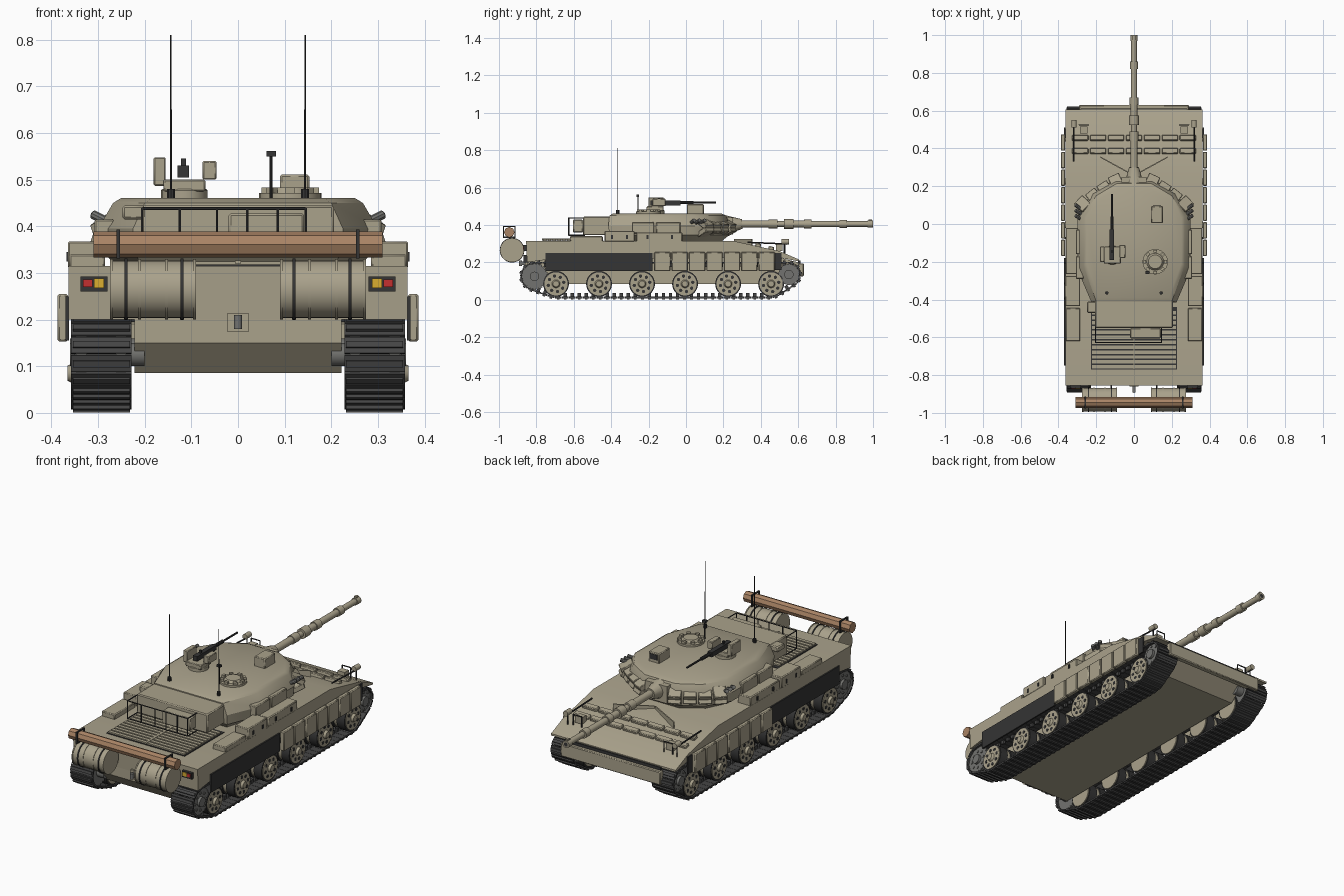
import bpy, bmesh
from math import pi, sin, cos, radians, atan2, hypot
from mathutils import Matrix, Vector

if "Cube" in bpy.data.objects:
    bpy.data.objects.remove(bpy.data.objects["Cube"])

def material(name, *c):
    m = bpy.data.materials.new(name)
    m.diffuse_color = (*c, 1)
    m.use_nodes = True
    m.node_tree.nodes["Principled BSDF"].inputs["Base Color"].default_value = m.diffuse_color
    return m
TAN = material("sand_paint", .40, .36, .26)
DARK = material("dark_metal", .035, .035, .035)
TRACK = material("track_steel", .06, .06, .06)
STEEL = material("worn_steel", .17, .17, .16)
WOOD = material("timber", .40, .23, .13)
RED = material("red_lens", .55, .03, .03)
YELLOW = material("amber_lens", .7, .42, .03)

def box(bm, x, y, z, rot=None):
    r = (x, y, z)
    c = Vector([(a + b) / 2 for a, b in r])
    s = [abs(b - a) for a, b in r]
    m = Matrix.Translation(c) @ (rot or Matrix()) @ Matrix.Diagonal((*s, 1))
    bmesh.ops.create_cube(bm, size=1, matrix=m)

def cyl(bm, p0, p1, r, r2=None, seg=16):
    a, b = Vector(p0), Vector(p1)
    q = (b - a).to_track_quat('Z', 'Y').to_matrix().to_4x4()
    bmesh.ops.create_cone(bm, cap_ends=True, segments=seg, radius1=r, radius2=r if r2 is None else r2,
                          depth=(b - a).length, matrix=Matrix.Translation((a + b) / 2) @ q)

def loft(bm, rings):
    vs = [[bm.verts.new(p) for p in ring] for ring in rings]
    n = len(vs[0])
    for lo, hi in zip(vs, vs[1:]):
        for i in range(n):
            bm.faces.new((lo[i], lo[(i + 1) % n], hi[(i + 1) % n], hi[i]))
    bm.faces.new(vs[0][::-1])
    bm.faces.new(vs[-1])

def finish(name, bm, mat, bevel=0):
    bmesh.ops.recalc_face_normals(bm, faces=bm.faces)
    me = bpy.data.meshes.new(name)
    bm.to_mesh(me)
    bm.free()
    me.materials.append(mat)
    for p in me.polygons:
        p.use_smooth = True
    me.set_sharp_from_angle(angle=radians(32))
    ob = bpy.data.objects.new(name, me)
    bpy.context.collection.objects.link(ob)
    if bevel:
        b = ob.modifiers.new("bevel", 'BEVEL')
        b.width, b.segments = bevel, 1

def part(name, mat, boxes=(), cyls=(), bevel=0, mirror=False):
    bm = bmesh.new()
    for s in ((1, -1) if mirror else (1,)):
        for x, y, z in boxes:
            box(bm, sorted((x[0] * s, x[1] * s)), y, z)
        for p, q, r, *seg in cyls:
            cyl(bm, (p[0] * s, *p[1:]), (q[0] * s, *q[1:]), r, seg=seg[0] if seg else 16)
    finish(name, bm, mat, bevel)

# hull tub and upper hull, as side profiles
for name, w, prof in (
    ("lower_hull", .222, [(-.85, .22), (-.85, .15), (-.79, .085), (.5, .085), (.6, .17), (.6, .2), (.4, .25)]),
    ("upper_hull", .363, [(-.85, .2), (-.855, .315), (.25, .315), (.5, .26), (.605, .215), (.605, .205),
                          (.5, .225), (-.74, .215)])):
    bm = bmesh.new()
    loft(bm, [[(x, y, z) for y, z in prof] for x in (-w, w)])
    finish(name, bm, TAN)
part("front_blade", TAN, [((-.29, .29), (.6, .63), (.125, .195))], bevel=.004)
part("hull_front_gap", DARK, [((-.28, .28), (.6, .612), (.195, .21))])

# running gear
WY = [-.695 + .23 * i for i in range(6)]
def hull2d(pts):
    pts = sorted(set(pts))
    def half(ps):
        h = []
        for p in ps:
            while len(h) > 1 and (h[-1][0]-h[-2][0])*(p[1]-h[-2][1]) <= (h[-1][1]-h[-2][1])*(p[0]-h[-2][0]):
                h.pop()
            h.append(p)
        return h[:-1]
    return half(pts) + half(pts[::-1])
rounds = [(-.81, .125, .07), (.55, .135, .06), (WY[0], .085, .07), (WY[5], .085, .07)]
path = hull2d([(y + r * cos(i * pi / 24), z + r * sin(i * pi / 24)) for y, z, r in rounds for i in range(48)])
segs = list(zip(path, path[1:] + path[:1]))
total = sum(hypot(b[0] - a[0], b[1] - a[1]) for a, b in segs)
N = 84
def along(d):
    for a, b in segs:
        l = hypot(b[0] - a[0], b[1] - a[1])
        if d <= l:
            return a[0] + (b[0] - a[0]) * d / l, a[1] + (b[1] - a[1]) * d / l
        d -= l
    return path[0]
for s, side in ((-1, "left"), (1, "right")):
    bm = bmesh.new()
    for i in range(N):
        y0, z0 = along(total * i / N)
        y1, z1 = along(total * (i + .96) / N)
        l = hypot(y1 - y0, z1 - z0)
        f = Matrix.Translation((s * .293, (y0 + y1) / 2, (z0 + z1) / 2)) @ Matrix.Rotation(atan2(z1 - z0, y1 - y0), 4, 'X')
        for w, d, h, o in ((.13, l, .009, -.003), (.122, l * .4, .009, -.010), (.012, l * .5, .02, .01)):
            bmesh.ops.create_cube(bm, size=1, matrix=f @ Matrix.Translation((0, 0, o)) @ Matrix.Diagonal((w, d, h, 1)))
    finish(side + "_track", bm, TRACK)
    tyre, disc, hole = bmesh.new(), bmesh.new(), bmesh.new()
    for y in WY:
        for a, b in ((.235, .282), (.304, .350)):
            cyl(tyre, (s * a, y, .085), (s * b, y, .085), .069, seg=32)
        cyl(disc, (s * .23, y, .085), (s * .354, y, .085), .062, seg=32)
        cyl(disc, (s * .354, y, .085), (s * .366, y, .085), .022, .016)
        for k in range(8):
            a = k * pi / 4 + .2
            c = (y + .042 * cos(a), .085 + .042 * sin(a))
            cyl(hole, (s * .35, *c), (s * .3555, *c), .009, seg=10)
    finish(side + "_tyres", tyre, DARK)
    finish(side + "_road_wheels", disc, TAN)
    finish(side + "_wheel_holes", hole, DARK)
    bm = bmesh.new()
    for a, b in ((.24, .262), (.325, .347)):
        for y, z, r in rounds[:2]:
            cyl(bm, (s * a, y, z), (s * b, y, z), r - .004, seg=24)
        for k in range(12):
            box(bm, (s * a, s * b), (-.817, -.803), (.053, .197),
                Matrix.Rotation(k * pi / 12, 4, 'X'))
    for y, z, r in rounds[:2]:
        cyl(bm, (s * .2, y, z), (s * .36, y, z), .025)
        for k in range(8):
            c = (y + .045 * cos(k * pi / 4), z + .045 * sin(k * pi / 4))
            cyl(bm, (s * .345, *c), (s * .351, *c), .007, seg=8)
    finish(side + "_sprocket_and_idler", bm, STEEL)

# side skirts
part("rubber_skirts", DARK, [((.362, .37), (-.75, -.18), (.155, .25)), ((.362, .37), (.455, .51), (.16, .25))], mirror=True)
part("skirt_plates", TAN, [((.364, .387), (-.17 + .093 * i, -.083 + .093 * i), (.153, .255)) for i in range(7)],
     bevel=.004, mirror=True)

# track guard stowage
part("guard_boxes", TAN, [((.285, .362), (-.62, -.445), (.31, .34)), ((.285, .365), (-.435, -.275), (.31, .368)),
                          ((.285, .362), (-.265, -.02), (.31, .36))], bevel=.004, mirror=True)
part("box_latches", DARK, [((.36, .368), (y, y + .01), (.325, .345)) for y in (-.4, -.32, -.21, -.08)], mirror=True)

# engine deck
part("engine_grille", DARK, [((-.228, .228), (-.77, -.44), (.312, .318))])
part("grille_slats", TAN, [((-.222, .222), (-.765 + .026 * i, -.747 + .026 * i), (.315, .325)) for i in range(12)])
part("grille_bar", TAN, [((-.006, .006), (-.77, -.45), (.32, .327))])

# rear: fuel drums, log, lights, hitch
part("fuel_drums", TAN, cyls=[((.09, -.93, .265), (.274, -.93, .265), .062, 28)] +
     [((x, -.93, .265), (x + .006, -.93, .265), .0645, 28) for x in (.09, .15, .208, .268)], mirror=True)
part("drum_straps", DARK, [((x - .004, x + .004), (-.87, -.84), (.2, .24)) for x in (.12, .24)],
     [((x - .003, -.93, .265), (x + .003, -.93, .265), .066, 28) for x in (.12, .24)], mirror=True)
part("unditching_log", WOOD, cyls=[((-.31, -.945, .361), (.31, -.945, .361), .028, 8)])
part("log_brackets", DARK, [((.253, .261), (-.978, -.912), (.331, .337)), ((.253, .261), (-.978, -.972), (.331, .39)),
                            ((.253, .261), (-.918, -.912), (.331, .39)), ((.253, .261), (-.978, -.912), (.388, .393))], mirror=True)
part("tail_light_frames", DARK, [((.28, .338), (-.868, -.85), (.26, .292))], mirror=True)
part("red_tail_lights", RED, [((.312, .332), (-.872, -.86), (.27, .286))], mirror=True)
part("amber_tail_lights", YELLOW, [((.287, .309), (-.872, -.86), (.268, .288))], mirror=True)
part("tow_plate", TAN, [((-.024, .024), (-.86, -.845), (.174, .213))])
part("tow_hook", STEEL, [((-.008, .008), (-.885, -.855), (.185, .205))], [((0, -.885, .18), (0, -.885, .21), .009)])

# glacis: armour bricks, splash board, headlamps
tilt = Matrix.Rotation(-.24, 4, 'X')
bm = bmesh.new()
for y in (.385, .455):
    for i in range(7):
        x, z = -.285 + .095 * i, .322 - (y - .25) * .24
        box(bm, (x - .043, x + .043), (y - .015, y + .015), (z - .014, z + .012), tilt)
finish("glacis_bricks", bm, TAN, .004)
bm = bmesh.new()
for s in (1, -1):
    box(bm, (s * .09 - .1, s * .09 + .1), (.303, .309), (.29, .325), Matrix.Rotation(s * .5, 4, 'Z'))
finish("splash_board", bm, TAN)
part("headlamps", TAN, [((.245, .285), (.48, .515), (.26, .295))],
     [((.318, .51, .31), (.318, .55, .31), .014)], mirror=True)
part("lamp_guards", DARK, cyls=[((.318, .53, .24), (.318, .53, .31), .003, 8), ((.318, .33, .307), (.318, .54, .298), .004, 8),
     ((.24, .525, .25), (.24, .525, .305), .003, 8), ((.29, .525, .25), (.29, .525, .305), .003, 8),
     ((.24, .525, .305), (.29, .525, .305), .003, 8)], mirror=True)

# turret shell
def ring(z, pts):
    return [(x, y, z) for x, y in pts] + [(-x, y, z) for x, y in pts[::-1]]
bm = bmesh.new()
loft(bm, [ring(.312, [(.1, .19), (.2, .12), (.25, .02), (.25, -.22), (.2, -.38)]),
          ring(.345, [(.1, .23), (.22, .16), (.295, .04), (.295, -.24), (.225, -.41)]),
          ring(.395, [(.1, .235), (.225, .165), (.3, .04), (.3, -.24), (.225, -.415)]),
          ring(.45, [(.09, .215), (.2, .15), (.268, .04), (.268, -.22), (.2, -.41)]),
          ring(.461, [(.08, .19), (.185, .13), (.25, .03), (.25, -.21), (.185, -.39)])])
finish("turret", bm, TAN)

# wedge armour on the turret cheeks
bm = bmesh.new()
for s in (1, -1):
    for i in range(4):
        t = i / 3
        x, y = .095 + .175 * t, .225 - .12 * t
        m = Matrix.Rotation(s * (-.45 - .35 * t), 4, 'Z')
        for z, a in ((.405, -.45), (.362, .45)):
            box(bm, (s * x - .032, s * x + .032), (y - .035, y + .035), (z - .014, z + .014), m @ Matrix.Rotation(a, 4, 'X'))
finish("cheek_armour", bm, TAN, .003)
part("turret_side_boxes", TAN, [((.265, .308), (-.29, -.17), (.355, .415)), ((.265, .308), (-.16, -.03), (.355, .415))],
     bevel=.004, mirror=True)
part("smoke_launchers", STEEL, cyls=[((.27, .02 + .025 * i, .405), (.31, .045 + .028 * i, .425), .01, 10) for i in range(3)], mirror=True)

# bustle box and rack
part("bustle_box", TAN, [((-.206, .206), (-.55, -.4), (.345, .445)), ((-.248, -.2), (-.47, -.41), (.415, .445))], bevel=.005)
part("rack_pack", TAN, [((-.02, .142), (-.605, -.55), (.36, .428))], bevel=.005)
bars = [((-.205, -.627, z), (.145, -.627, z), .003, 6) for z in (.345, .438)]
bars += [((x, -.627, .345), (x, -.627, .438), .003, 6) for x in (-.205, -.125, -.045, .02, .085, .145)]
bars += [((x, -.627, z), (x, -.54, z), .003, 6) for x in (-.205, .145) for z in (.345, .438)]
part("rack_frame", DARK, cyls=bars)

# main gun
bm = bmesh.new()
for y0, y1, r in ((.2, 1.0, .015), (.26, .44, .019), (.44, .49, .023), (.525, .575, .026), (.575, .63, .018),
                  (.63, .67, .023), (.67, .82, .017), (.82, .86, .022), (.97, 1.0, .019)):
    cyl(bm, (0, y0, .405), (0, y1, .405), r, seg=20)
cyl(bm, (0, .2, .4), (0, .3, .405), .055, .026, seg=16)
box(bm, (-.065, .065), (.17, .25), (.35, .44))
box(bm, (-.007, .007), (.975, .995), (.42, .43))
finish("main_gun", bm, TAN)
part("gun_bore", DARK, cyls=[((0, .99, .405), (0, 1.0005, .405), .011)])

# roof: weapon station, hatch, sights
part("weapon_station", TAN, [((-.16, -.07), (-.21, -.12), (.475, .5)), ((-.181, -.155), (-.2, -.12), (.487, .548)),
     ((-.076, -.046), (-.18, -.11), (.5, .54))], [((-.115, -.165, .455), (-.115, -.165, .48), .05, 20)], bevel=.003)
part("machine_gun", DARK, [((-.13, -.105), (-.19, -.03), (.505, .53)), ((-.122, -.112), (-.15, -.14), (.53, .545))],
     [((-.117, -.03, .52), (-.117, .16, .52), .005, 10), ((-.117, -.03, .52), (-.117, .04, .52), .009, 10)])
bm = bmesh.new()
cyl(bm, (.112, -.2, .457), (.112, -.2, .471), .067, seg=24)
cyl(bm, (.112, -.2, .47), (.112, -.2, .483), .046, .036, seg=24)
for k in range(8):
    a = k * pi / 4
    c = (.112 + .055 * cos(a), -.2 + .055 * sin(a))
    box(bm, (c[0] - .007, c[0] + .007), (c[1] - .01, c[1] + .01), (.468, .483), Matrix.Rotation(a, 4, 'Z'))
finish("commander_hatch", bm, TAN)
part("gunner_sight", TAN, [((.09, .153), (.005, .095), (.455, .511))], bevel=.004)
part("sight_window", DARK, [((.1, .143), (.09, .097), (.475, .503))])
part("sensor_mast", DARK, [((.061, .081), (-.265, -.25), (.55, .562))], [((.071, -.257, .455), (.071, -.257, .555), .003, 8)])
part("antennas", DARK, cyls=[((.144, -.365, .455), (.144, -.365, .48), .009, 10), ((.144, -.365, .48), (.144, -.365, .65), .0025, 6),
     ((.144, -.365, .65), (.144, -.365, .81), .0015, 6)], mirror=True)
